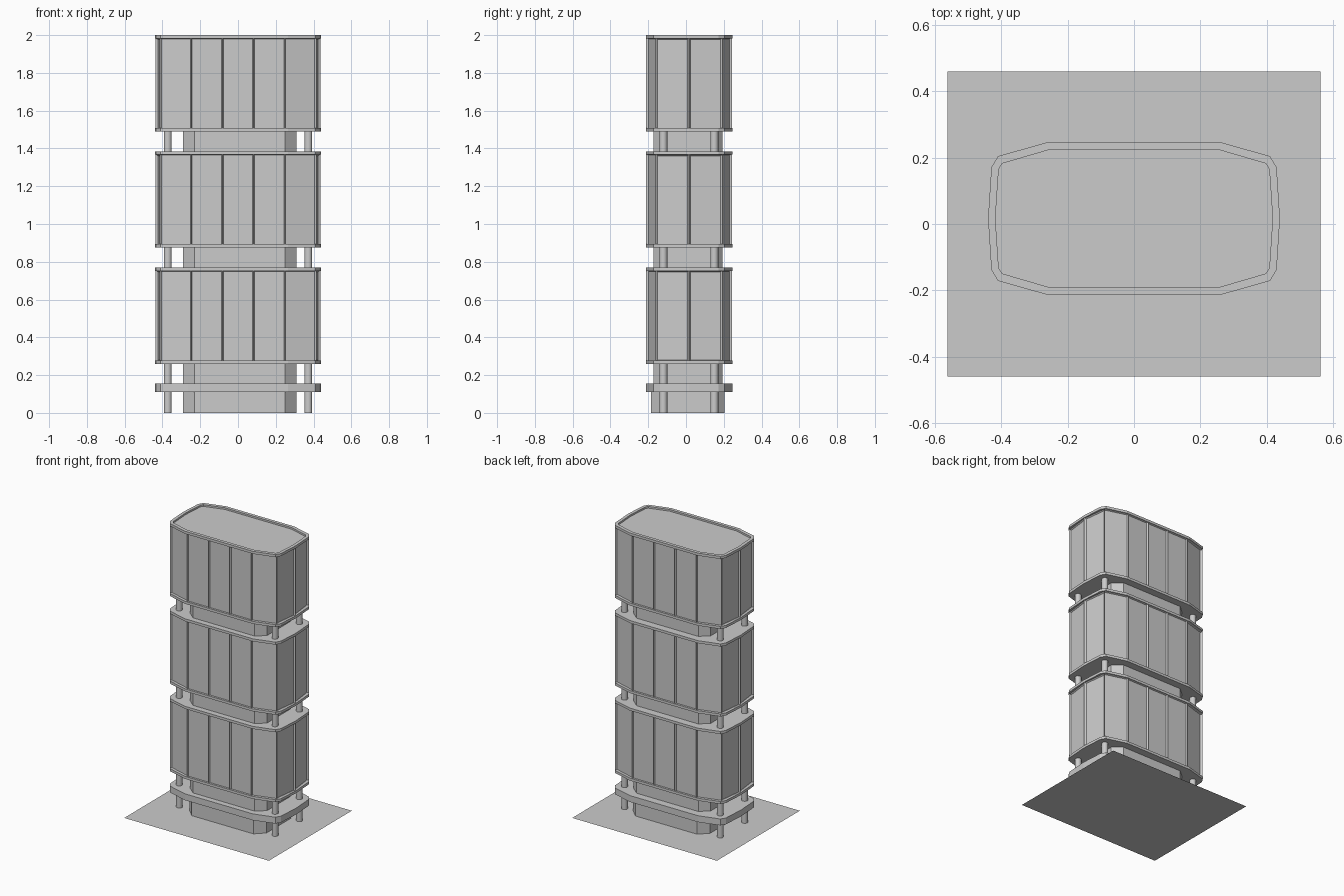
import bpy, bmesh
from mathutils import Vector

cube = bpy.data.objects.get("Cube")
if cube:
    bpy.data.objects.remove(cube, do_unlink=True)

grey = bpy.data.materials.new("plain grey")
grey.use_nodes = True
GREY = (0.6, 0.6, 0.6, 1)
grey.diffuse_color = GREY
grey.node_tree.nodes["Principled BSDF"].inputs["Base Color"].default_value = GREY

MID_Y = 0.0165   # centre line of the tower


def outline(quarter, mid_y=MID_Y, mid_x=0, tips=0):
    """Mirror a quarter profile (front centre towards the side) into a full ring."""
    right = [(x, -y) for x, y in quarter]
    if tips:
        right.append((tips, 0))
    right += [(x, y) for x, y in reversed(quarter)]
    left = [(-x, -y) for x, y in right]
    return [(x + mid_x, y + mid_y) for x, y in right + left]


def finish(name, bm):
    bmesh.ops.recalc_face_normals(bm, faces=bm.faces)
    mesh = bpy.data.meshes.new(name)
    bm.to_mesh(mesh)
    bm.free()
    mesh.materials.append(grey)
    ob = bpy.data.objects.new(name, mesh)
    bpy.context.collection.objects.link(ob)
    return ob


def extruded(points, z0, z1):
    bm = bmesh.new()
    base = bm.faces.new([bm.verts.new((x, y, z0)) for x, y in points])
    top = bmesh.ops.extrude_face_region(bm, geom=[base], use_keep_orig=True)["geom"]
    for v in top:
        if isinstance(v, bmesh.types.BMVert):
            v.co.z = z1
    bmesh.ops.recalc_face_normals(bm, faces=bm.faces)
    return bm


def prism(name, points, z0, z1):
    return finish(name, extruded(points, z0, z1))


def panelled_wall(name, points, z0, z1):
    """Wall ring whose every bay is a sunken panel in a narrow frame."""
    bm = extruded(points, z0, z1)
    bays = [f for f in bm.faces if abs(f.normal.z) < 0.5]
    for f in bays:
        side = abs(f.normal.x) > abs(f.normal.y)
        bmesh.ops.inset_individual(bm, faces=[f], thickness=0.013 if side else 0.008,
                                   depth=-0.012)
    return finish(name, bm)


def roof_band(name, ring, inner, z0, z1, drop):
    """Top band with a low parapet around a sunken roof."""
    bm = bmesh.new()
    loops = []
    for pts, z in ((ring, z0), (ring, z1), (inner, z1), (inner, z1 - drop)):
        loops.append([bm.verts.new((x, y, z)) for x, y in pts])
    n = len(ring)
    for a, b in zip(loops, loops[1:]):
        for i in range(n):
            j = (i + 1) % n
            bm.faces.new((a[i], a[j], b[j], b[i]))
    bm.faces.new(loops[0])
    bm.faces.new(loops[-1])
    return finish(name, bm)


# Plan shapes
slab_ring = outline([(0.265, 0.229), (0.41, 0.188), (0.43, 0.155)], tips=0.44)
roof_ring = outline([(0.26, 0.206), (0.397, 0.166), (0.408, 0.149)], tips=0.418)
wall_ring = outline([(0.083, 0.227), (0.25, 0.227), (0.415, 0.178)], tips=0.437)
core_ring = outline([(0.24, 0.182), (0.30, 0.13)], 0.01, 0.01)
base_ring = outline([(0.24, 0.195), (0.30, 0.135)], 0.01, 0.01)

# Ground sheet
bm = bmesh.new()
bm.faces.new([bm.verts.new((x * 0.5625, y * 0.46, 0))
              for x, y in ((-1, -1), (1, -1), (1, 1), (-1, 1))])
finish("ground_sheet", bm)

# Central core and entrance slab
prism("core_base", base_ring, 0, 0.12)
prism("core", core_ring, 0.12, 1.495)
prism("entrance_slab", slab_ring, 0.11, 0.155)

# Corner columns
for row, y in (("front", -0.12), ("back", 0.15)):
    for side, x in (("left", 0.372), ("right", -0.372)):
        bm = bmesh.new()
        bmesh.ops.create_cone(bm, cap_ends=True, segments=16, radius1=0.021,
                              radius2=0.021, depth=1.495)
        bmesh.ops.translate(bm, verts=bm.verts, vec=Vector((x, y, 0.7475)))
        col = finish(f"{row}_{side}_column", bm)
        bpy.context.view_layer.objects.active = col
        col.select_set(True)
        bpy.ops.object.shade_smooth_by_angle()
        col.select_set(False)

# Three stacked office blocks
for level, z in (("lower", 0.26), ("middle", 0.875), ("upper", 1.49)):
    prism(f"{level}_floor_band", slab_ring, z, z + 0.018)
    panelled_wall(f"{level}_panelled_wall", wall_ring, z + 0.01, z + 0.495)
    if level == "upper":
        roof_band("roof_parapet", slab_ring, roof_ring, z + 0.492, z + 0.51, 0.012)
    else:
        prism(f"{level}_ceiling_band", slab_ring, z + 0.492, z + 0.51)
